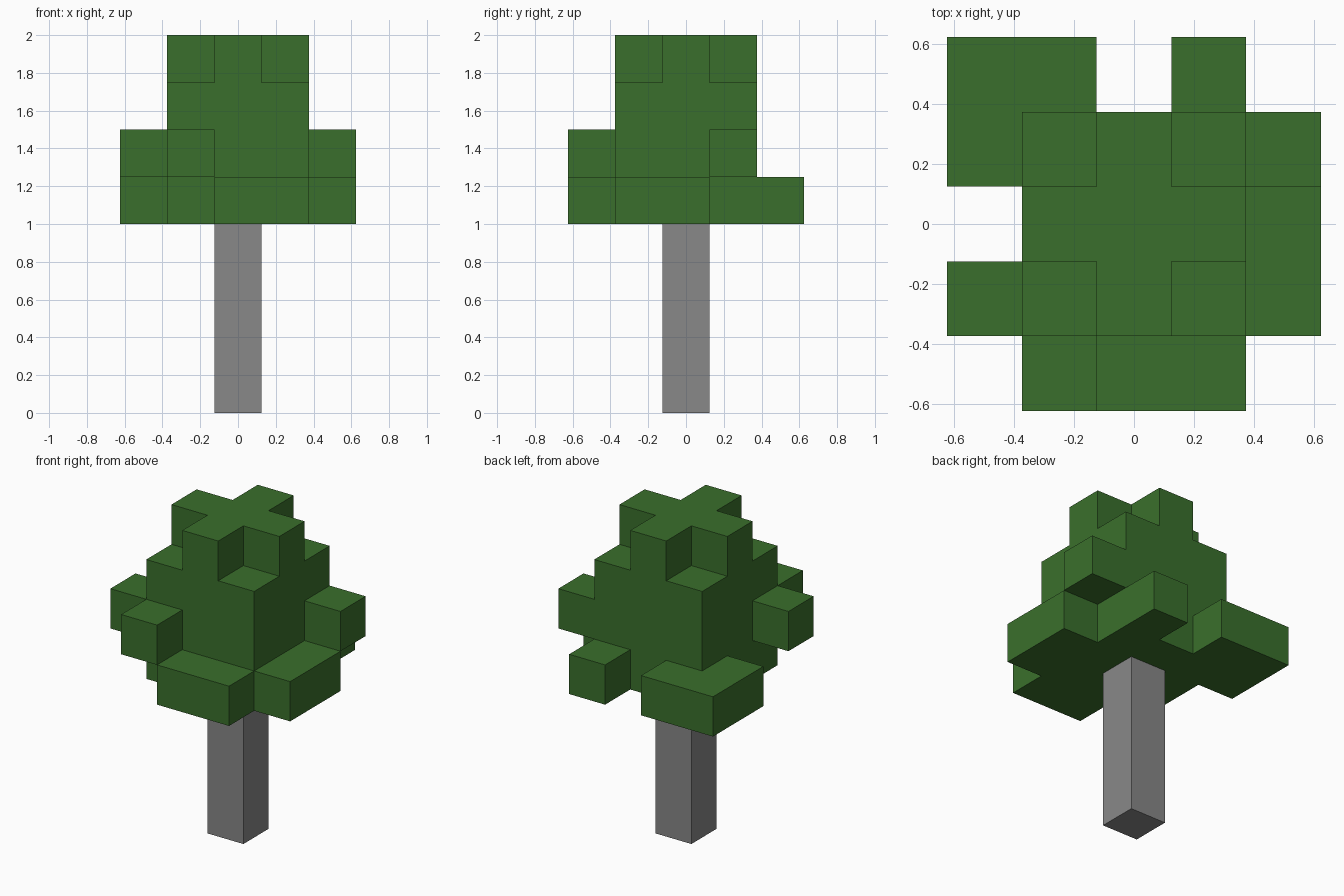
import bpy
import bmesh
import math
from mathutils import Vector

CELL = 0.25

default = bpy.data.objects.get("Cube")
if default:
    bpy.data.objects.remove(default, do_unlink=True)


def make_material(name, rgb):
    mat = bpy.data.materials.new(name)
    mat.use_nodes = True
    colour = (*rgb, 1.0)
    mat.diffuse_color = colour
    bsdf = next(n for n in mat.node_tree.nodes if n.type == 'BSDF_PRINCIPLED')
    bsdf.inputs["Base Color"].default_value = colour
    return mat


def block(x, y, z):
    """Cells of a box given inclusive (first, last) ranges."""
    spans = [range(a, b + 1) for a, b in (x, y, z)]
    return {(i, j, k) for i in spans[0] for j in spans[1] for k in spans[2]}


def build_cells(name, cells, mat):
    """Outer skin of a set of grid cells, with flat areas merged."""
    bm = bmesh.new()
    axes = [Vector(row) for row in ((1, 0, 0), (0, 1, 0), (0, 0, 1))]
    for cell in cells:
        centre = Vector(cell) + axes[2] * 0.5
        for a in range(3):
            for sign in (-1, 1):
                n = axes[a] * sign
                if tuple(int(c) for c in Vector(cell) + n) in cells:
                    continue
                u, v = axes[(a + 1) % 3], axes[(a + 2) % 3] * sign
                corners = [centre + (n + u * s + v * t) / 2
                           for s, t in ((-1, -1), (1, -1), (1, 1), (-1, 1))]
                bm.faces.new([bm.verts.new(c * CELL) for c in corners])
    bmesh.ops.remove_doubles(bm, verts=bm.verts, dist=0.001)
    bmesh.ops.dissolve_limit(bm, angle_limit=math.radians(1),
                             verts=bm.verts, edges=bm.edges)
    mesh = bpy.data.meshes.new(name)
    bm.to_mesh(mesh)
    bm.free()
    mesh.materials.append(mat)
    obj = bpy.data.objects.new(name, mesh)
    bpy.context.scene.collection.objects.link(obj)
    return obj


leaf_green = make_material("leaf_green", (0.042, 0.159, 0.025))
trunk_grey = make_material("trunk_grey", (0.246, 0.246, 0.246))

# Trunk: a single square column
build_cells("trunk", block((0, 0), (0, 0), (0, 3)), trunk_grey)

# Crown core and cross-shaped top
crown = block((-1, 1), (-1, 1), (4, 6))
crown |= block((-1, 1), (0, 0), (7, 7)) | block((0, 0), (-1, 1), (7, 7))

# Low skirt of leaves
crown |= block((0, 1), (-2, -2), (4, 4))
crown |= block((2, 2), (-1, 0), (4, 4))
crown |= block((-2, -1), (1, 2), (4, 4))
crown |= block((1, 1), (2, 2), (4, 4))

# Single tufts one step higher
crown |= {(-1, -2, 5), (2, 1, 5), (-2, -1, 5)}

build_cells("crown", crown, leaf_green)
